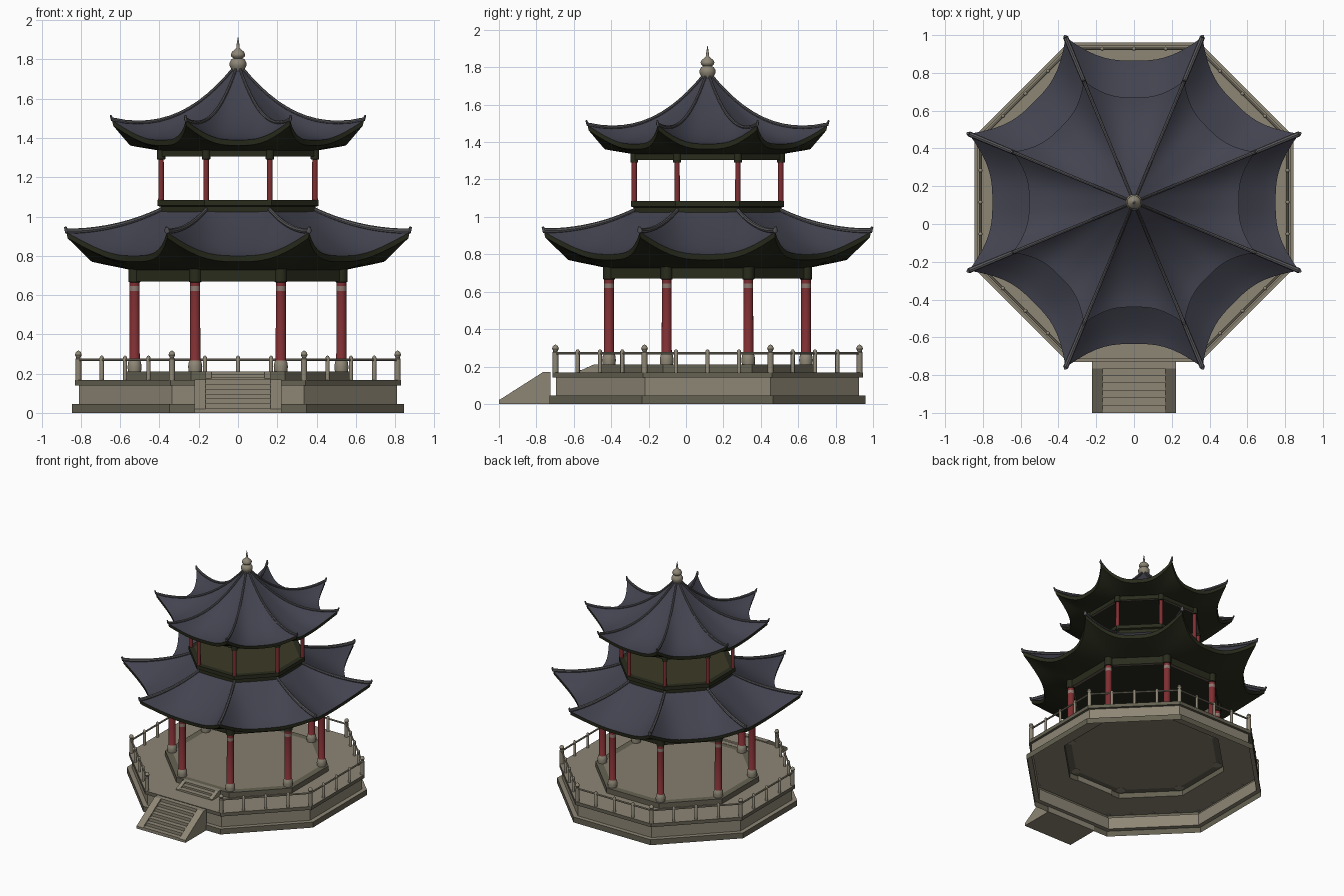
import bpy, bmesh, math
from mathutils import Vector

if "Cube" in bpy.data.objects:
    bpy.data.objects.remove(bpy.data.objects["Cube"])

CY = 0.115                        # centre of the octagon in y
T8 = math.tan(math.pi / 8)
C8 = math.cos(math.pi / 8)


def material(name, rgb):
    m = bpy.data.materials.new(name)
    m.diffuse_color = (*rgb, 1)
    m.use_nodes = True
    m.node_tree.nodes["Principled BSDF"].inputs["Base Color"].default_value = m.diffuse_color
    return m


MATS = [material(*a) for a in (
    ("stone", (.27, .24, .18)), ("dark stone", (.13, .12, .085)),
    ("floor stone", (.24, .205, .155)), ("column red", (.21, .028, .032)),
    ("painted band", (.27, .19, .165)), ("dark green timber", (.022, .025, .012)),
    ("olive floor", (.045, .042, .02)), ("slate tile", (.056, .056, .08)),
    ("ridge grey", (.105, .105, .115)), ("lintel brown", (.14, .115, .085)))]
STONE, DARK, FLOOR, RED, BAND, GREEN, OLIVE, SLATE, RIDGE, LINTEL = range(10)


def finish(bm, name, loc=(0, 0, 0), smooth=False, weld=True):
    if weld:
        bmesh.ops.remove_doubles(bm, verts=bm.verts, dist=1e-5)
    bmesh.ops.recalc_face_normals(bm, faces=bm.faces)
    me = bpy.data.meshes.new(name)
    bm.to_mesh(me)
    bm.free()
    for m in MATS:
        me.materials.append(m)
    ob = bpy.data.objects.new(name, me)
    ob.location = loc
    bpy.context.collection.objects.link(ob)
    if smooth:
        bpy.ops.object.select_all(action='DESELECT')
        ob.select_set(True)
        bpy.context.view_layer.objects.active = ob
        bpy.ops.object.shade_smooth_by_angle(angle=math.radians(40))
    return ob


def lathe(name, prof, loc=(0, CY, 0), n=8, smooth=False):
    """Turn (radius, z, material of next band); for n=8 radius is the apothem."""
    bm = bmesh.new()
    k = 1 / C8 if n == 8 else 1
    ang = [math.pi / n + 2 * math.pi * i / n for i in range(n)]
    rings = [[bm.verts.new((r * k * math.cos(a), r * k * math.sin(a), z)) for a in ang]
             if r > 0 else [bm.verts.new((0, 0, z))] * n for r, z, _ in prof]
    for j in range(len(prof) - 1):
        a, b = rings[j], rings[j + 1]
        for i in range(n):
            q = list(dict.fromkeys((a[i], a[(i + 1) % n], b[(i + 1) % n], b[i])))
            if len(q) > 2:
                bm.faces.new(q).material_index = prof[j][2]
    return finish(bm, name, loc, smooth)


def copies(ob, places):
    for p in places:
        c = ob.copy()
        c.location = p
        bpy.context.collection.objects.link(c)


def prism(name, yz, x0, x1, mat):
    """Extrude a side profile along x."""
    bm = bmesh.new()
    f = bm.faces.new([bm.verts.new((x0, y, z)) for y, z in yz])
    ext = bmesh.ops.extrude_face_region(bm, geom=[f])
    bmesh.ops.translate(bm, vec=(x1 - x0, 0, 0),
                        verts=[v for v in ext['geom'] if isinstance(v, bmesh.types.BMVert)])
    for f in bm.faces:
        f.material_index = mat
    return finish(bm, name)


def tube(name, pts, radii, mat, n=8):
    """Round bar along a path."""
    bm = bmesh.new()
    rings = []
    for i, p in enumerate(pts):
        d = (pts[min(i + 1, len(pts) - 1)] - pts[max(i - 1, 0)]).normalized()
        s = d.cross(Vector((0, 0, 1))).normalized()
        u = s.cross(d)
        rings.append([bm.verts.new(p + radii[i] * (math.cos(a) * s + math.sin(a) * u))
                      for a in (2 * math.pi * j / n for j in range(n))])
    for a, b in zip(rings, rings[1:]):
        for j in range(n):
            bm.faces.new((a[j], a[(j + 1) % n], b[(j + 1) % n], b[j]))
    bm.faces.new(rings[0])
    bm.faces.new(rings[-1])
    for f in bm.faces:
        f.material_index = mat
    return finish(bm, name, smooth=True)


def corner(i, R, z):
    a = math.pi / 8 + i * math.pi / 4
    return Vector((R * math.cos(a), CY + R * math.sin(a), z))


def roof(name, a0, a1, z0, z1, bend, flare, lift, lp, inner, thick, rr):
    """Swept octagonal roof: tiles on top, eave board and soffit below, corner ridges."""
    def top(s):
        return a0 + (a1 - a0) * s, z1 + (z0 - z1) * (1 - s) ** bend, s ** 2, s ** lp
    NS, NT = 12, 16
    rows = [(*top(j / NS), SLATE) for j in range(NS + 1)]
    ea = rows[-1]
    rows[-1] = (*ea[:4], GREEN)
    rows.append((a1 - .005, z1 - thick, 1, 1, GREEN))
    for j in range(1, 5):
        u = j / 4
        rows.append((a1 + (inner[0] - a1) * u, z1 - thick + (inner[1] - z1 + thick) * u,
                     (1 - u) ** 2, (1 - u) ** 2, GREEN))
    bm = bmesh.new()
    for side in range(8):
        c, s = math.cos(side * math.pi / 4), math.sin(side * math.pi / 4)
        grid = []
        for a, z, kf, kl, _ in rows:
            line = []
            for i in range(NT + 1):
                t = 2 * i / NT - 1
                w = abs(t) ** 3
                f = 1 + flare * w * kf
                x, y = a * f, t * a * T8 * f
                line.append(bm.verts.new((x * c - y * s, x * s + y * c, z + lift * w * kl)))
            grid.append(line)
        for j in range(len(rows) - 1):
            for i in range(NT):
                bm.faces.new((grid[j][i], grid[j + 1][i], grid[j + 1][i + 1],
                              grid[j][i + 1])).material_index = rows[j][4]
    finish(bm, name, (0, CY, 0), True)
    for k in range(8):
        pts = []
        for j in range(NS + 1):
            a, z, kf, kl = top(j / NS)
            pts.append(corner(k, a / C8 * (1 + flare * kf), z + lift * kl + rr * .5))
        pts.append(pts[-1] + (pts[-1] - pts[-2]) * .12 + Vector((0, 0, .02)))
        tube(name + "_ridge", pts, [rr * (.7 + .3 * j / NS) for j in range(NS + 1)] + [rr * .5], RIDGE)


# Hollow platform with raised dais
lathe("platform", [(.845, 0, DARK), (.845, .045, STONE), (.81, .045, STONE), (.81, .14, DARK),
                   (.83, .14, DARK), (.83, .168, STONE), (.575, .168, DARK), (.575, .21, DARK),
                   (.525, .21, FLOOR), (0, .21, 0)])


# Stairs with sloping cheeks
def stairs(name, y0, y1, z0, z1, n, half, cheek, lip):
    pts = [(y0, z0)]
    for i in range(n):
        z = z0 + (z1 - z0) * (i + 1) / n
        pts += [(y0 + (y1 - y0) * i / n, z), (y0 + (y1 - y0) * (i + 1) / n, z)]
    pts.append((y1, z0))
    prism(name + "_steps", pts, -half + cheek, half - cheek, STONE)
    flat = y1 - .04
    for s in (-1, 1):
        prism(name + "_cheek", [(y0, z0), (y0, z0 + lip), (flat, z1), (y1, z1), (y1, z0)],
              s * half, s * (half - cheek), STONE)


stairs("front_stair", -1.0, -.725, 0, .17, 7, .222, .057, .02)
stairs("dais_stair", -.57, -.45, .168, .212, 3, .165, .03, .008)

# Railing, open at the front
post = lathe("corner_post", [(0, .165, 0), (.016, .165, 0), (.016, .275, 0), (.011, .28, 0),
                             (.018, .295, 0), (.013, .31, 0), (0, .318, 0)],
             corner(0, .88, 0), 10, True)
copies(post, [corner(i, .88, 0) for i in range(1, 8)])
spots = []
for i in range(8):
    if i == 5:
        continue
    a, b = corner(i, .88, 0), corner(i + 1, .88, 0)
    spots += [a.lerp(b, k / 4) for k in (1, 2, 3)]
    up = Vector((0, 0, .27))
    tube("hand_rail", [a + up, b + up], [.007, .007], STONE)
small = lathe("rail_post", [(0, .165, 0), (.011, .165, 0), (.011, .282, 0), (.006, .29, 0),
                            (0, .292, 0)], spots[0], 10, True)
copies(small, spots[1:])

# Lower columns with stone bases and dark heads
col = lathe("lower_column", [(0, .208, STONE), (.034, .208, STONE), (.037, .235, STONE),
                             (.033, .26, STONE), (.027, .268, RED), (.026, .62, BAND),
                             (.026, .645, RED), (.026, .665, GREEN), (.032, .667, GREEN),
                             (.032, .735, GREEN), (0, .735, 0)], corner(0, .57, 0), 14, True)
copies(col, [corner(i, .57, 0) for i in range(1, 8)])

# Upper columns
col = lathe("upper_column", [(0, 1.08, RED), (.015, 1.08, RED), (.014, 1.29, GREEN),
                             (.022, 1.292, GREEN), (.022, 1.34, GREEN), (0, 1.34, 0)],
            corner(0, .424, 0), 12, True)
copies(col, [corner(i, .424, 0) for i in range(1, 8)])

# Ring beams and ceilings
for nm, o, i, z0, z1 in (("lower_beam", .54, .51, .67, .735), ("upper_beam", .403, .378, 1.305, 1.345)):
    lathe(nm, [(o, z0, GREEN), (o, z1, GREEN), (i, z1, LINTEL), (i, z0, LINTEL), (o, z0, 0)])
    lathe(nm + "_ceiling", [(o, z1 - .008, GREEN), (0, z1 - .008, 0)])

# Roofs
roof("lower_roof", .38, .75, 1.035, .80, 1.3, .165, .12, 1, (.53, .725), .03, .014)
roof("upper_roof", .015, .555, 1.76, 1.39, 1.8, .155, .10, 2, (.395, 1.335), .028, .010)

# Gallery floor between the roofs
lathe("gallery", [(.395, .97, GREEN), (.395, 1.05, GREEN), (.41, 1.055, GREEN),
                  (.41, 1.085, GREEN), (.37, 1.085, OLIVE), (0, 1.085, 0)])

# Finial
lathe("finial", [(.03, 1.74, 0), (.036, 1.755, 0), (.043, 1.768, 0), (.043, 1.785, 0), (.034, 1.8, 0),
                 (.024, 1.806, 0), (.035, 1.816, 0), (.037, 1.826, 0), (.03, 1.84, 0), (.014, 1.852, 0),
                 (.009, 1.858, 0), (.006, 1.885, 0), (0, 1.92, 0)], n=20, smooth=True)
